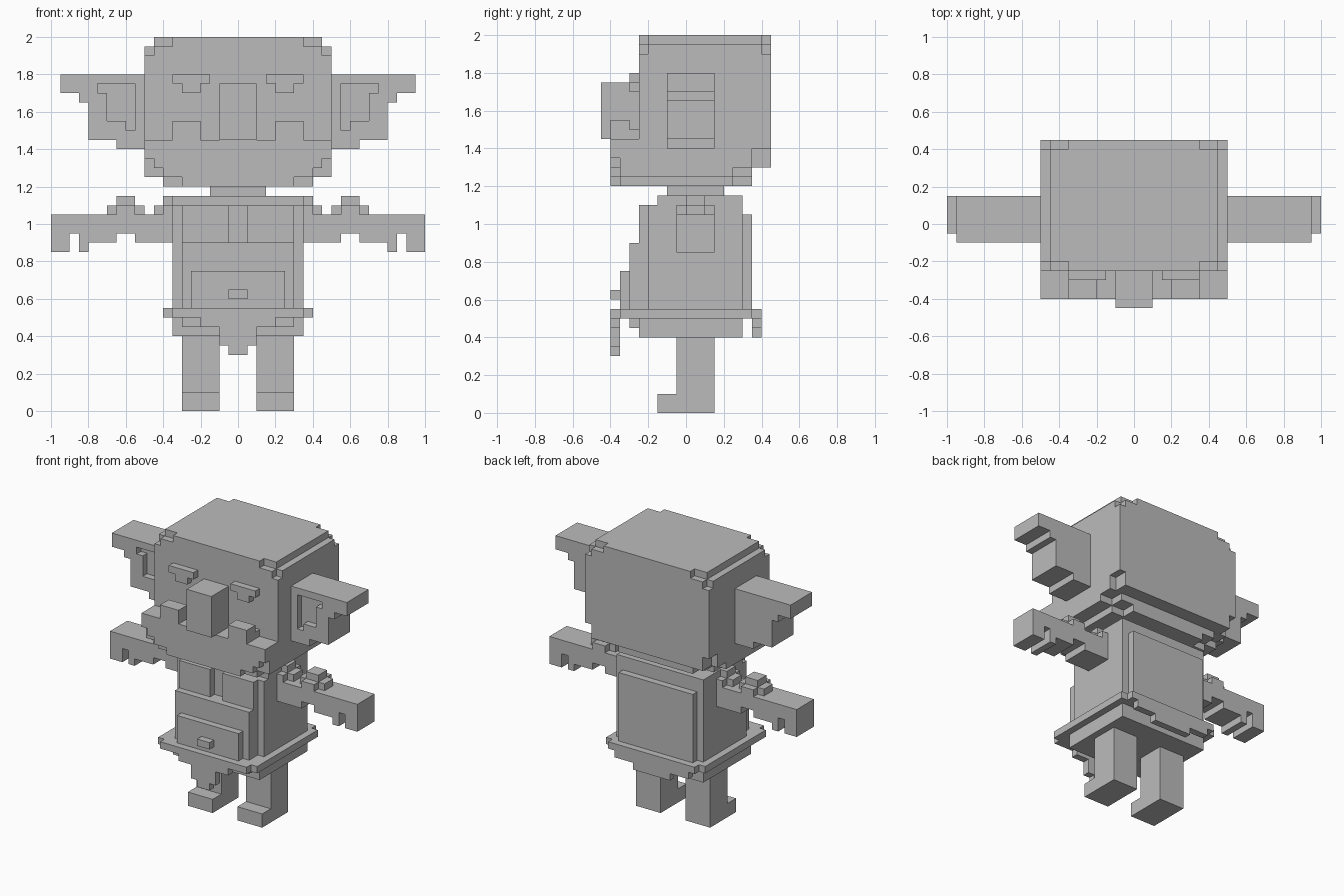
import bpy
import bmesh
from mathutils import Matrix, Vector

default_cube = bpy.data.objects.get("Cube")
if default_cube:
    bpy.data.objects.remove(default_cube, do_unlink=True)

STEP = 0.05  # size of the smallest block
parts = {}


def row(low):
    """A span one block thick."""
    return low, low + STEP


def add_block(name, x, y, z):
    """Add a block between three spans to the named part."""
    low, high = (Vector(corner) for corner in zip(x, y, z))
    matrix = Matrix.Translation((low + high) / 2) @ Matrix.Diagonal(high - low).to_4x4()
    mesh = parts.setdefault(name, bmesh.new())
    bmesh.ops.create_cube(mesh, size=1, matrix=matrix)


def middle(name, half_width, y, z):
    """Block centred across the body."""
    add_block(name, (-half_width, half_width), y, z)


def pair(name, x, y, z):
    """Matching blocks on the left and right."""
    inner, outer = x
    add_block("left_" + name, (inner, outer), y, z)
    add_block("right_" + name, (-outer, -inner), y, z)


def notched(name, half_width, y, z, cut=STEP):
    """Centred block whose upright corners are notched."""
    front, back = y
    middle(name, half_width, (front + STEP, back - STEP), z)
    middle(name, half_width - cut, y, z)


def pad(name, x, y, z):
    """Plus-shaped block standing on a limb, with a smaller block on top."""
    inner, outer = x
    pair(name, (inner - STEP, outer + STEP), y, row(z))
    pair(name, x, (y[0] - STEP, y[1] + STEP), row(z))
    pair(name, x, y, row(z + STEP))


# Skull with stepped upper edges
face, nape, lip = -0.25, 0.45, -0.4
head = face, nape
middle("skull", 0.5, head, (1.4, 1.9))
notched("skull", 0.5, head, row(1.9))
notched("skull", 0.45, head, row(1.95), cut=2 * STEP)

# Jaw and stepped underside of the head
middle("jaw", 0.5, (lip, 0.35), (1.35, 1.45))
middle("jaw", 0.45, (lip, nape), row(1.35))
for level, half_width, chin, rear in ((1.3, 0.5, 0.45, 0.35),
                                      (1.25, 0.5, 0.4, 0.25),
                                      (1.2, 0.4, 0.3, 0.25)):
    middle("jaw", half_width, (lip + STEP, rear), row(level))
    middle("jaw", chin, (lip, rear + 2 * STEP), row(level))

# Face details
middle("nose", 0.1, (nape * -1, face), (1.45, 1.75))
tusk_span = 0.2, 0.35
pair("tusk", tusk_span, (lip, lip + 2 * STEP), (1.45, 1.55))
pair("tusk", tusk_span, row(face - STEP), row(1.45))
pair("brow", (0.15, 0.35), row(face - STEP), row(1.75))
pair("brow", (0.2, 0.3), row(face - STEP), row(1.7))

# Ears: rows from the top down, each with a hollow edge and a tip
limb = -0.05, 0.15
ear_front = row(limb[0] - STEP)
ear_root, ear_top = 0.5, 1.8
pair("ear", row(ear_root), ear_front, (1.4, ear_top))
for low, rim, tip in ((1.75, ear_root, 0.95), (1.7, 0.75, 0.95),
                      (1.65, 0.7, 0.85), (1.55, 0.7, 0.8), (1.5, 0.6, 0.8),
                      (1.45, ear_root, 0.8), (1.4, ear_root, 0.65)):
    pair("ear", (ear_root, tip), limb, (low, ear_top))
    pair("ear", (rim, tip), ear_front, (low, ear_top))
    ear_top = low

# Neck and torso
chest, spine, waist = -0.2, 0.3, 0.55
shoulder = 1.1
middle("neck", 0.15, (-0.1, 0.2), row(shoulder + STEP))
middle("torso", 0.35, (chest, spine), (waist, shoulder))
middle("torso", 0.35, (chest + STEP, spine), row(shoulder))

# Clothing panels
pair("lapel", (STEP, 0.3), row(chest - STEP), (0.9, shoulder))
middle("front_panel", 0.3, (chest - 2 * STEP, chest), (waist, 0.9))
middle("pocket", 0.25, row(chest - 3 * STEP), (waist, 0.75))
middle("pocket_button", STEP, row(lip), row(0.6))
middle("back_panel", 0.3, row(spine), (waist, shoulder - STEP))

# Arms with two fingers each
arm_root, arm_top = 0.35, 1.05
pair("arm", (arm_root, 1), limb, (0.95, arm_top))
pair("arm", (arm_root, 0.55), limb, row(0.9))
pair("arm", (0.65, 0.8), limb, row(0.9))
pair("thumb", row(0.8), limb, (0.85, 0.95))
pair("hand", (0.9, 1), limb, (0.85, 0.95))

# Stepped pads on the shoulders and elbows
pad_depth = 0, 0.1
pad("shoulder_pad", row(arm_root), pad_depth, arm_top)
pad("elbow_pad", (0.55, 0.65), pad_depth, arm_top)

# Belt and hips
belt = waist - STEP
notched("belt", 0.4, (lip, -lip), row(belt))
middle("hips", 0.35, (face, spine), (0.4, belt))
middle("hips", 0.3, row(face - STEP), row(belt - STEP))

# Hanging cloth, narrowing towards the hem
for name, depth, widths in (("front_cloth", row(lip), (0.2, 0.1, 0.1, STEP)),
                            ("back_cloth", row(-lip - STEP), (0.3, 0.15))):
    for index, half_width in enumerate(widths, start=1):
        middle(name, half_width, depth, row(belt - index * STEP))

# Legs and feet
leg_span = 0.1, 0.3
pair("leg", leg_span, limb, (0, 0.4))
pair("foot", leg_span, (-0.15, limb[0]), (0, 0.1))

# Turn every part into an object with the one colour
colour = (0.5, 0.5, 0.5, 1)
material = bpy.data.materials.new("plain grey")
material.use_nodes = True
material.diffuse_color = colour
material.node_tree.nodes["Principled BSDF"].inputs["Base Color"].default_value = colour
for name, shape in parts.items():
    mesh = bpy.data.meshes.new(name)
    shape.to_mesh(mesh)
    shape.free()
    mesh.materials.append(material)
    bpy.context.collection.objects.link(bpy.data.objects.new(name, mesh))
